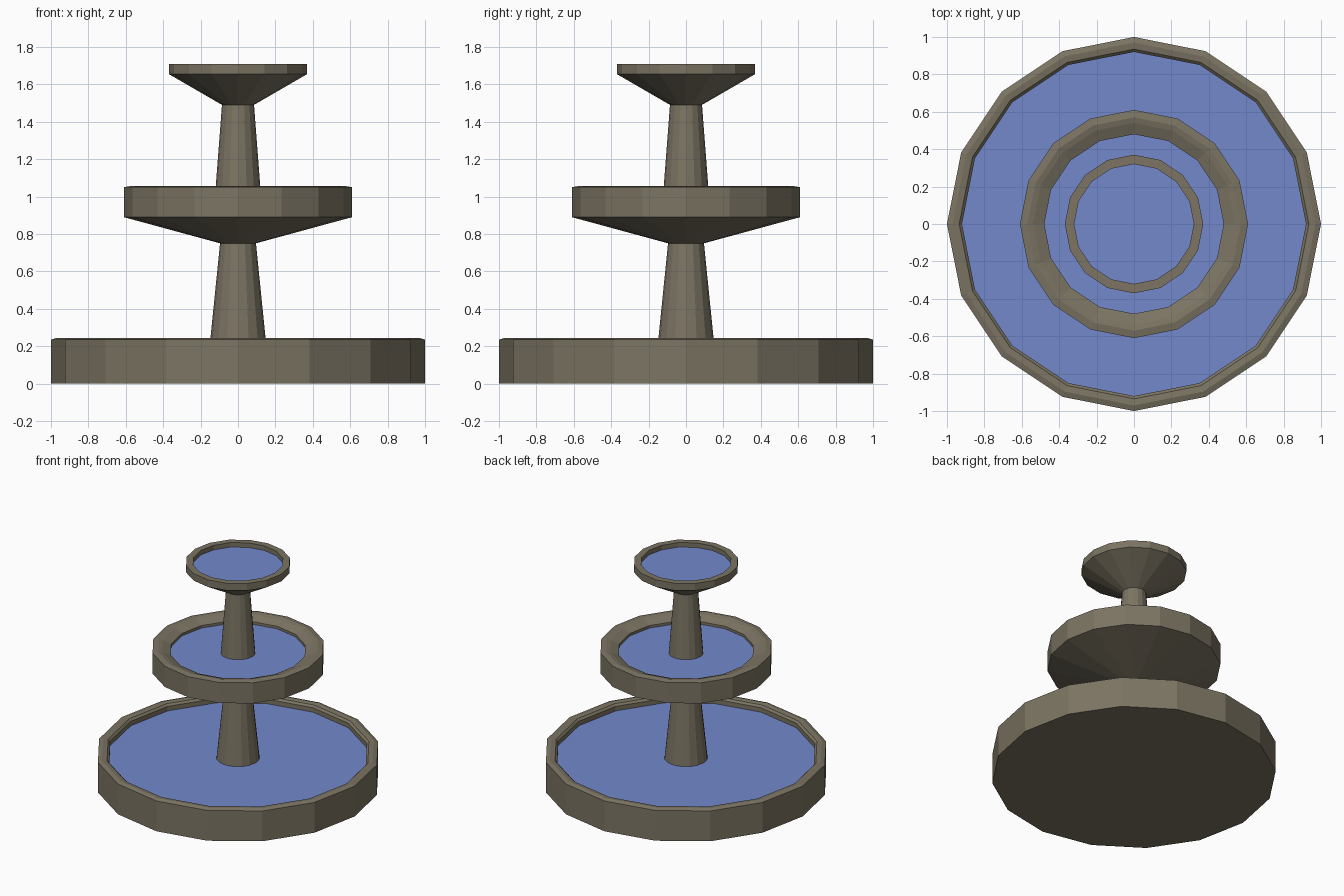
import bpy, bmesh, math

if "Cube" in bpy.data.objects:
    bpy.data.objects.remove(bpy.data.objects["Cube"])

SIDES = 16


def material(name, color):
    m = bpy.data.materials.new(name)
    m.diffuse_color = color
    m.use_nodes = True
    m.node_tree.nodes["Principled BSDF"].inputs["Base Color"].default_value = m.diffuse_color
    return m


stone = material("stone", (0.20, 0.175, 0.125, 1))
water = material("water", (0.17, 0.25, 0.60, 1))


def lathe(name, profile, mat):
    """Revolve (radius, z) points about z; radius 0 closes with a cap."""
    bm = bmesh.new()
    rings = []
    for r, z in profile:
        n = SIDES if r > 0 else 1
        rings.append([bm.verts.new((r * math.cos(math.tau * i / SIDES),
                                    r * math.sin(math.tau * i / SIDES), z))
                      for i in range(n)])
    for a, b in zip(rings, rings[1:]):
        for i in range(SIDES):
            j = (i + 1) % SIDES
            if len(a) == 1 and len(b) == 1:
                continue
            if len(a) == 1:
                bm.faces.new((a[0], b[j], b[i]))
            elif len(b) == 1:
                bm.faces.new((a[i], a[j], b[0]))
            else:
                bm.faces.new((a[i], a[j], b[j], b[i]))
    if len(profile) > 2:
        bmesh.ops.recalc_face_normals(bm, faces=bm.faces)
    me = bpy.data.meshes.new(name)
    bm.to_mesh(me)
    bm.free()
    me.materials.append(mat)
    ob = bpy.data.objects.new(name, me)
    bpy.context.collection.objects.link(ob)


def water_disc(name, radius, z):
    lathe(name, [(radius, z), (0, z)], water)


# Ground basin with bevelled rim
lathe("lower_basin", [(0, 0), (1, 0), (1, 0.235), (0.97, 0.245), (0.935, 0.24),
                      (0.92, 0.225), (0.92, 0.12), (0, 0.12)], stone)
water_disc("lower_water", 0.92, 0.19)

# Lower column
lathe("lower_column", [(0, 0.12), (0.16, 0.12), (0.095, 0.76), (0, 0.76)], stone)

# Middle bowl with conical underside and inward sloping lip
lathe("middle_bowl", [(0, 0.75), (0.095, 0.75), (0.61, 0.89), (0.61, 1.05),
                      (0.57, 1.057), (0.54, 1.05), (0.48, 1.025),
                      (0.48, 0.95), (0, 0.95)], stone)
water_disc("middle_water", 0.48, 1.005)

# Upper column
lathe("upper_column", [(0, 0.95), (0.127, 0.95), (0.085, 1.50), (0, 1.50)], stone)

# Top bowl
lathe("top_bowl", [(0, 1.49), (0.085, 1.49), (0.37, 1.655), (0.37, 1.71),
                   (0.32, 1.71), (0.32, 1.65), (0, 1.65)], stone)
water_disc("top_water", 0.32, 1.675)
